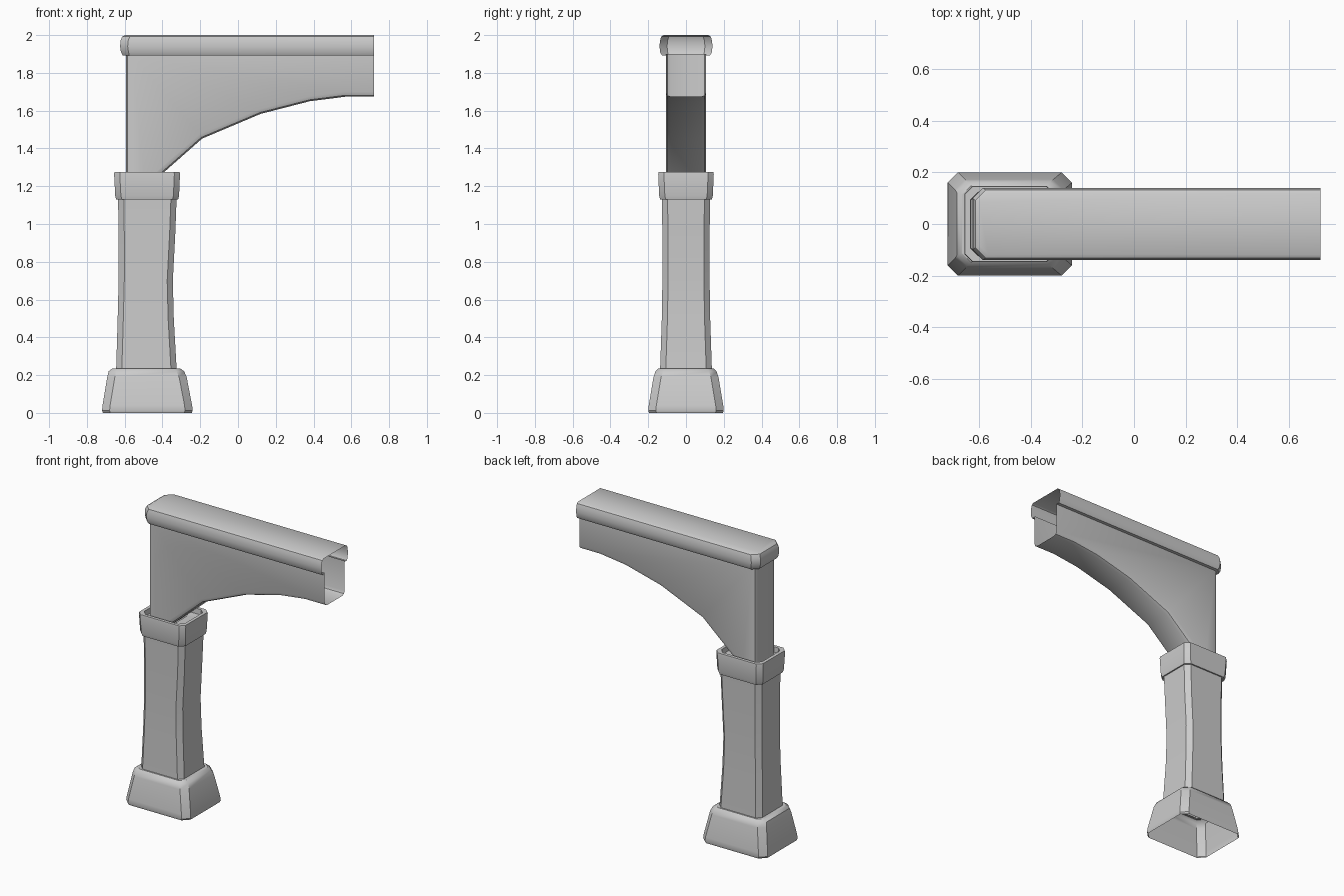
import bpy, bmesh, math

if "Cube" in bpy.data.objects:
    bpy.data.objects.remove(bpy.data.objects["Cube"])

stone = bpy.data.materials.new("grey stone")
stone.diffuse_color = (0.6, 0.6, 0.6, 1)
stone.use_nodes = True
stone.node_tree.nodes["Principled BSDF"].inputs["Base Color"].default_value = stone.diffuse_color
END = 0.72  # open right end of the beam


def finish(name, bm):
    bmesh.ops.recalc_face_normals(bm, faces=bm.faces)
    me = bpy.data.meshes.new(name)
    bm.to_mesh(me)
    bm.free()
    ob = bpy.data.objects.new(name, me)
    bpy.context.collection.objects.link(ob)
    me.materials.append(stone)
    bpy.ops.object.select_all(action='DESELECT')
    ob.select_set(True)
    bpy.context.view_layer.objects.active = ob
    bpy.ops.object.shade_smooth_by_angle(angle=math.radians(35))


def octagon(x0, x1, hy, c):
    return [(x0 + c, -hy), (x1 - c, -hy), (x1, -hy + c), (x1, hy - c),
            (x1 - c, hy), (x0 + c, hy), (x0, hy - c), (x0, -hy + c)]


def open_outline(x0, hy, c):
    return [(END, -hy), (x0 + c, -hy), (x0, -hy + c),
            (x0, hy - c), (x0 + c, hy), (END, hy)]


def stack(name, rings, closed, cap=False):
    """Join outlines [(points, z), ...] into a skin."""
    bm = bmesh.new()
    loops = [[bm.verts.new((x, y, z)) for x, y in pts] for pts, z in rings]
    n = len(loops[0])
    for a, b in zip(loops, loops[1:]):
        for i in range(n if closed else n - 1):
            j = (i + 1) % n
            bm.faces.new((a[i], a[j], b[j], b[i]))
    if cap:
        bm.faces.new(loops[-1])
    finish(name, bm)


# Flared footing, hollow underneath
stack("footing", [(octagon(*r[:4]), r[4]) for r in (
    (-0.715, -0.245, 0.195, 0.04, 0.0),
    (-0.72, -0.24, 0.20, 0.04, 0.012),
    (-0.717, -0.243, 0.197, 0.04, 0.04),
    (-0.692, -0.272, 0.172, 0.04, 0.19),
    (-0.685, -0.285, 0.162, 0.04, 0.22),
    (-0.665, -0.305, 0.147, 0.035, 0.235),
    (-0.64, -0.33, 0.13, 0.03, 0.235))], True)

# Slightly waisted shaft
stack("shaft", [(octagon(*r[:4]), r[4]) for r in (
    (-0.645, -0.325, 0.137, 0.03, 0.232),
    (-0.637, -0.34, 0.128, 0.03, 0.5),
    (-0.632, -0.345, 0.125, 0.03, 0.7),
    (-0.632, -0.332, 0.125, 0.03, 0.95),
    (-0.635, -0.325, 0.128, 0.03, 1.14))], True)

# Collar with a recessed top
stack("collar", [(octagon(*r[:4]), r[4]) for r in (
    (-0.63, -0.33, 0.125, 0.03, 1.13),
    (-0.645, -0.317, 0.137, 0.03, 1.13),
    (-0.65, -0.312, 0.142, 0.03, 1.15),
    (-0.656, -0.307, 0.147, 0.03, 1.265),
    (-0.654, -0.309, 0.145, 0.03, 1.275),
    (-0.632, -0.33, 0.124, 0.03, 1.275),
    (-0.63, -0.332, 0.122, 0.03, 1.24),
    (-0.58, -0.43, 0.09, 0.02, 1.235))], True)

# Arched bracket: extruded side profile with chamfered lower and left edges
TOP, FOOT, HALF = 1.9, 1.22, 0.106
profile = [(-0.592, TOP), (-0.592, FOOT), (-0.455, FOOT), (-0.40, 1.267),
           (-0.19, 1.452), (0.12, 1.583), (0.38, 1.65), (0.57, 1.674),
           (END, 1.674), (END, TOP)]
bm = bmesh.new()
face = bm.faces.new([bm.verts.new((x, -HALF, z)) for x, z in profile])
ext = bmesh.ops.extrude_face_region(bm, geom=[face])
for v in ext["geom"]:
    if isinstance(v, bmesh.types.BMVert):
        v.co.y = HALF
bmesh.ops.recalc_face_normals(bm, faces=bm.faces)


def flat_end(vs):
    return (all(v.co.x > END - 0.001 for v in vs)
            or all(v.co.z > TOP - 0.001 for v in vs)
            or all(v.co.z < FOOT + 0.001 for v in vs))


edges = [e for e in bm.edges
         if abs(e.verts[0].co.y - e.verts[1].co.y) < 0.01 and not flat_end(e.verts)]
bmesh.ops.bevel(bm, geom=edges, offset=0.026, segments=2, profile=0.5,
                affect='EDGES', clamp_overlap=True)
bmesh.ops.delete(bm, geom=[f for f in bm.faces if flat_end(f.verts)], context='FACES')
finish("arched_bracket", bm)

# Rounded top rail, open at the right end
stack("top_rail", [(open_outline(*r[:3]), r[3]) for r in (
    (-0.592, 0.106, 0.026, 1.893),
    (-0.61, 0.128, 0.035, 1.893),
    (-0.62, 0.137, 0.04, 1.91),
    (-0.624, 0.14, 0.04, 1.94),
    (-0.622, 0.138, 0.04, 1.97),
    (-0.613, 0.131, 0.04, 1.992),
    (-0.598, 0.118, 0.035, 2.0))], False, cap=True)
